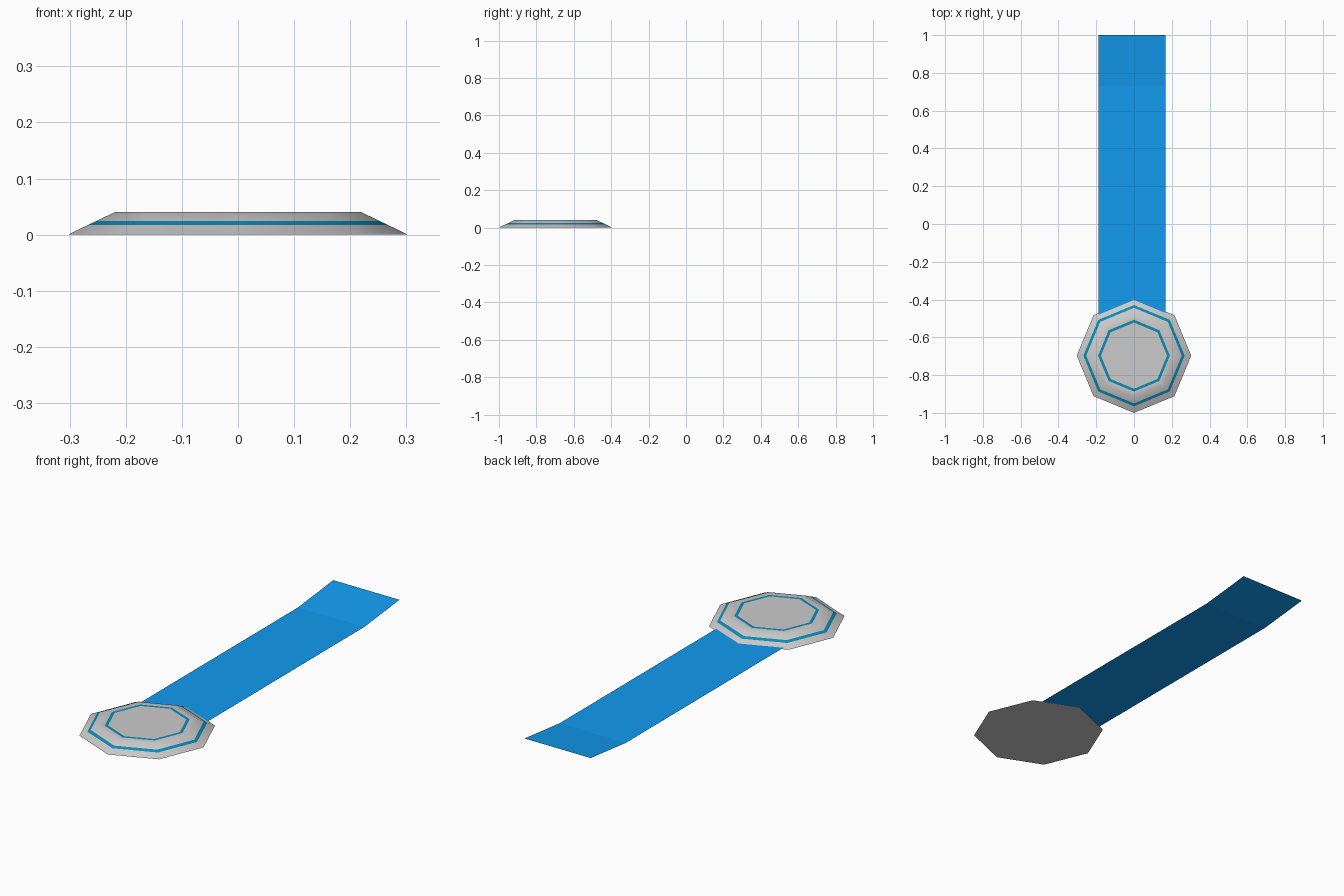
import bpy, bmesh, math

if "Cube" in bpy.data.objects:
    bpy.data.objects.remove(bpy.data.objects["Cube"])

SIDES = 8
CENTRE_Y = -0.697


def material(name, rgb):
    m = bpy.data.materials.new(name)
    m.diffuse_color = (*rgb, 1)
    m.use_nodes = True
    m.node_tree.nodes["Principled BSDF"].inputs["Base Color"].default_value = m.diffuse_color
    return m


def mesh_object(name, bm, mats):
    me = bpy.data.meshes.new(name)
    bm.to_mesh(me)
    bm.free()
    for m in mats:
        me.materials.append(m)
    ob = bpy.data.objects.new(name, me)
    bpy.context.collection.objects.link(ob)
    return ob


grey = material("silver", (0.8, 0.8, 0.8))
teal = material("teal_enamel", (0.004, 0.26, 0.47))
blue = material("ribbon_blue", (0.006, 0.33, 0.87))

# Octagonal medal: (radius, height, material of the band leading to the next ring)
profile = [(0.303, 0.0, 0), (0.268, 0.017, 1), (0.253, 0.024, 0),
           (0.220, 0.040, 0), (0.190, 0.040, 1), (0.175, 0.040, 0)]
bm = bmesh.new()
rings = []
for r, z, _ in profile:
    rings.append([bm.verts.new((r * math.cos(a), CENTRE_Y + r * math.sin(a), z))
                  for a in (math.tau * i / SIDES for i in range(SIDES))])
for (lower, upper, step) in zip(rings, rings[1:], profile):
    for i in range(SIDES):
        j = (i + 1) % SIDES
        f = bm.faces.new((lower[i], lower[j], upper[j], upper[i]))
        f.material_index = step[2]
bm.faces.new(rings[-1])
bm.faces.new(rings[0][::-1])
medal = mesh_object("medal", bm, [grey, teal])
bpy.context.view_layer.objects.active = medal
medal.select_set(True)
bpy.ops.object.shade_smooth_by_angle(angle=math.radians(30))

# Flat ribbon with its far end turned up slightly
bm = bmesh.new()
rows = [[bm.verts.new((x, y, z)) for x in (-0.188, 0.168)]
        for y, z in ((-0.52, 0.004), (0.73, 0.004), (1.0, 0.033))]
for a, b in zip(rows, rows[1:]):
    bm.faces.new((a[0], a[1], b[1], b[0]))
mesh_object("ribbon", bm, [blue])
